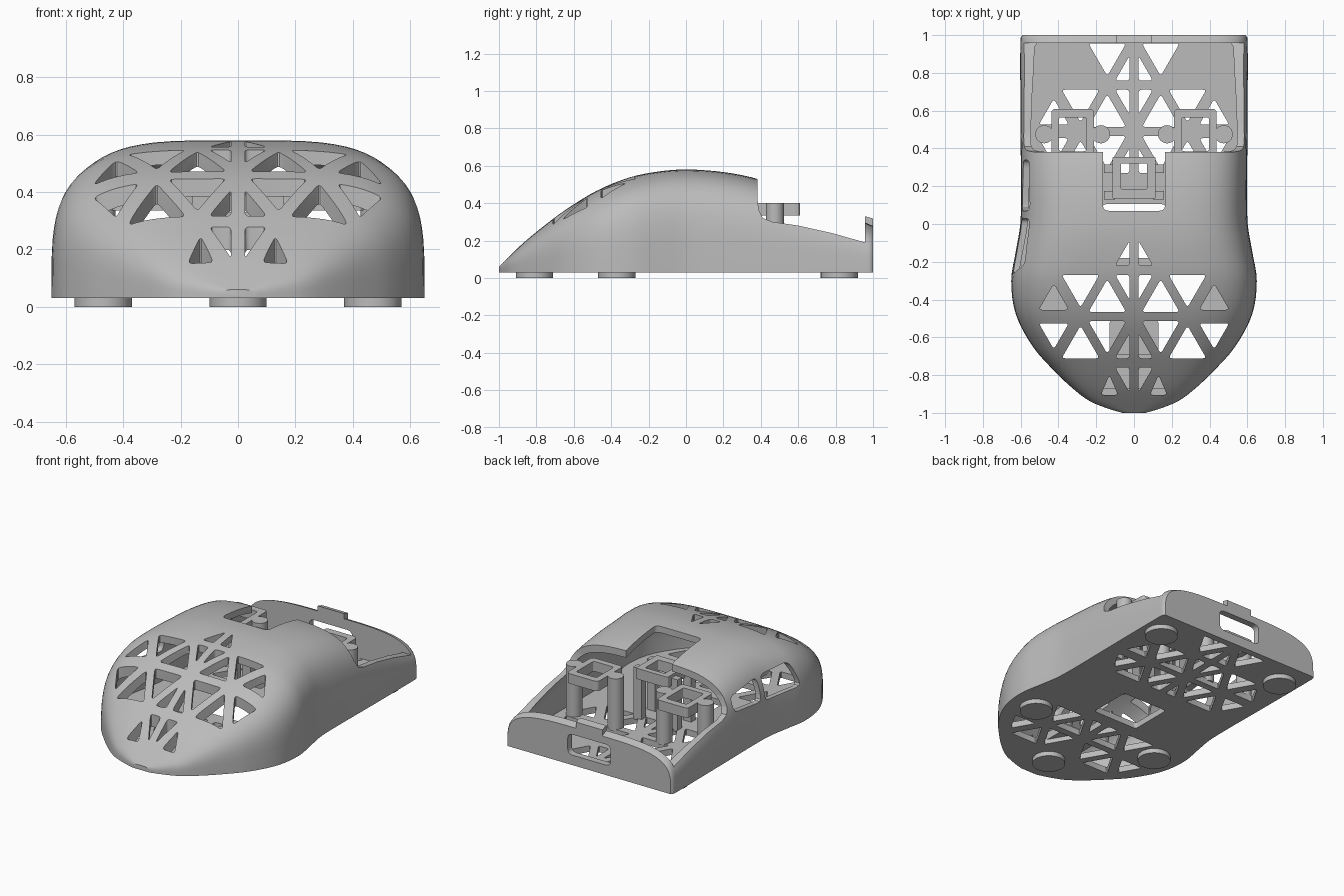
import bpy, bmesh, math
from mathutils import Vector

if "Cube" in bpy.data.objects:
    bpy.data.objects.remove(bpy.data.objects["Cube"], do_unlink=True)

grey = bpy.data.materials.new("plain_grey")
grey.use_nodes = True
grey.diffuse_color = (0.5, 0.5, 0.5, 1)
grey.node_tree.nodes["Principled BSDF"].inputs["Base Color"].default_value = (0.5, 0.5, 0.5, 1)


def finish(name, bm):
    bmesh.ops.recalc_face_normals(bm, faces=bm.faces)
    mesh = bpy.data.meshes.new(name)
    bm.to_mesh(mesh)
    bm.free()
    mesh.materials.append(grey)
    ob = bpy.data.objects.new(name, mesh)
    bpy.context.collection.objects.link(ob)
    return ob


def activate(ob):
    bpy.ops.object.select_all(action='DESELECT')
    ob.select_set(True)
    bpy.context.view_layer.objects.active = ob


def cut(ob, cutter):
    cutter.hide_render = True
    mod = ob.modifiers.new("cut", 'BOOLEAN')
    mod.operation, mod.solver, mod.object = 'DIFFERENCE', 'EXACT', cutter
    activate(ob)
    bpy.ops.object.modifier_apply(modifier=mod.name)
    bpy.data.objects.remove(cutter, do_unlink=True)


def smooth(ob):
    activate(ob)
    bpy.ops.object.shade_smooth_by_angle(angle=math.radians(35))


def inset(poly, d):
    """Shrink a convex counter-clockwise polygon by d on every side."""
    out = []
    for i, p in enumerate(poly):
        a = (p - poly[i - 1]).normalized()
        b = (poly[(i + 1) % len(poly)] - p).normalized()
        na, nb = Vector((-a.y, a.x)), Vector((-b.y, b.x))
        out.append(p + (na + nb) * d / (1 + na.dot(nb)))
    return out


def rounded(poly, r):
    """Replace each corner with a short curve."""
    out = []
    for i, p in enumerate(poly):
        a = p + (poly[i - 1] - p).normalized() * r
        b = p + (poly[(i + 1) % len(poly)] - p).normalized() * r
        for t in (0, 0.33, 0.67, 1):
            out.append(a * (1 - t) ** 2 + p * 2 * t * (1 - t) + b * t * t)
    return out


def prisms(name, polys, lo, hi, axis='z', r=0.0):
    """One object made of flat outlines extruded along an axis."""
    place = {'x': lambda p, h: (h, p.x, p.y), 'y': lambda p, h: (p.x, h, p.y),
             'z': lambda p, h: (p.x, p.y, h)}[axis]
    bm = bmesh.new()
    for poly in polys:
        pts = [Vector(p) for p in poly]
        pts = rounded(pts, r) if r else pts
        low = [bm.verts.new(place(p, lo)) for p in pts]
        top = [bm.verts.new(place(p, hi)) for p in pts]
        bm.faces.new(low)
        bm.faces.new(top)
        for i in range(len(pts)):
            bm.faces.new((low[i - 1], low[i], top[i], top[i - 1]))
    return finish(name, bm)


def rect(x0, x1, y0, y1):
    return [(x0, y0), (x1, y0), (x1, y1), (x0, y1)]


def cylinder(name, x, y, r, z0, z1):
    ring = [(x + r * math.cos(math.tau * i / 32), y + r * math.sin(math.tau * i / 32)) for i in range(32)]
    ob = prisms(name, [ring], z0, z1)
    smooth(ob)
    return ob


# Body stations: y, half width, roof height
STATIONS = [Vector(s) for s in (
    (-1, 0.06, 0.06), (-0.98, 0.13, 0.08), (-0.94, 0.23, 0.12), (-0.87, 0.325, 0.187),
    (-0.77, 0.43, 0.27), (-0.65, 0.535, 0.36), (-0.48, 0.625, 0.465), (-0.3, 0.65, 0.538),
    (-0.14, 0.625, 0.57), (0, 0.602, 0.58), (0.2, 0.598, 0.567), (0.4, 0.6, 0.525),
    (0.7, 0.602, 0.41), (0.95, 0.602, 0.3), (0.985, 0.6, 0.285), (1, 0.59, 0.278))]


def stations(steps=4):
    s = STATIONS
    for i in range(len(s) - 1):
        a, b, c, d = s[max(i - 1, 0)], s[i], s[i + 1], s[min(i + 2, len(s) - 1)]
        mb = (c - a) / max(c.x - a.x, 1e-6) * (c.x - b.x)
        mc = (d - b) / max(d.x - b.x, 1e-6) * (c.x - b.x)
        for k in range(steps):
            t = k / steps
            yield (b * (2 * t**3 - 3 * t**2 + 1) + mb * (t**3 - 2 * t**2 + t)
                   + c * (3 * t**2 - 2 * t**3) + mc * (t**3 - t**2))
    yield s[-1]


def loft(name, base, side, roof, scale, shift, n=40):
    bm = bmesh.new()
    rows = []
    for y, w, h in stations():
        w, h = max(w - side, 0.02), max(h - roof, base + 0.015)
        row = []
        for i in range(n + 1):
            c, s = math.cos(math.pi * i / n), math.sin(math.pi * i / n)
            row.append(bm.verts.new((math.copysign(abs(c) ** 0.5, c) * w, y * scale + shift,
                                     base + (h - base) * max(s, 0) ** 0.5)))
        rows.append(row)
    for a, b in zip(rows, rows[1:]):
        for i in range(n + 1):
            bm.faces.new((a[i - 1], a[i], b[i], b[i - 1]))
    bm.faces.new(rows[0])
    bm.faces.new(rows[-1])
    return finish(name, bm)


# Triangular lattice: side A, row height R
A, R = 0.283, 0.245


def lattice(cy, wanted, d=0.024):
    """Holes around a hub row at cy; each is (apex x in half sides, apex row, direction)."""
    polys = []
    for col, row, up in wanted:
        ax, ay, by = col * A / 2, cy + row * R, cy + (row - up) * R
        tri = [(ax, ay), (ax - up * A / 2, by), (ax + up * A / 2, by)]
        if col == 0:        # split by the centre rib
            tri = [(0, ay), (0, by), (A / 2, by)] if up > 0 else [(0, ay), (A / 2, by), (0, by)]
        tri = inset([Vector(p) for p in tri], d + (0.012 if col == 3 else 0))
        polys += [tri, [Vector((-p.x, p.y)) for p in reversed(tri)]]
    return polys


UPPER = [(2, 0, -1), (1, 1, 1), (0, 0, -1)]
LOWER = [(3, -1, -1), (2, 0, 1), (1, -1, -1)]
ROOF = UPPER + LOWER + [(3, 1, 1), (0, 0, 1), (0, 2, 1), (0, -2, -1)]
FRONT_FLOOR = UPPER + LOWER + [(3, 1, 1), (0, 0, 1), (1, 1, -1), (0, 2, 1)]

# Shell, hollowed out
shell = loft("shell", 0.03, 0, 0, 1, 0)
cut(shell, loft("cavity", 0.07, 0.035, 0.042, 0.95, 0.007))

# Open button area and wheel notch
open_side = [(0.382, 0.8), (0.382, 0.42), (0.39, 0.36), (0.41, 0.32), (0.46, 0.3),
             (0.6, 0.28), (0.78, 0.24), (0.957, 0.19), (0.957, 0.8)]
cut(shell, prisms("open_area", [open_side], -0.8, 0.8, 'x'))
cut(shell, prisms("wheel_notch", [rect(-0.165, 0.165, 0.07, 0.45)], 0.45, 0.7, r=0.03))

# Lattice holes in the roof and floor
tail = [(0.085, -0.905), (0.175, -0.905), (0.13, -0.8)]
tail_pair = [tail, [(-x, y) for x, y in reversed(tail)]]
cut(shell, prisms("roof_holes", lattice(-2 * R, ROOF) + tail_pair, 0.095, 0.7, r=0.018))
cut(shell, prisms("floor_holes", lattice(-2 * R, UPPER + LOWER) + lattice(2 * R, FRONT_FLOOR)
                  + [rect(-0.165, 0.165, -0.18, 0.105)], -0.05, 0.085, r=0.018))

# Thumb openings and cable window
thumb = [[(0.07, 0.28), (0.34, 0.31), (0.34, 0.4), (0.07, 0.43)],
         [(-0.27, 0.27), (0.03, 0.27), (0.03, 0.43), (-0.22, 0.43)]]
cut(shell, prisms("thumb_holes", thumb, -0.8, -0.42, 'x', r=0.035))
cut(shell, prisms("cable_window", [rect(-0.155, 0.155, 0.095, 0.23)], 0.9, 1.1, 'y', r=0.035))
smooth(shell)

# Catch tab on the back wall
prisms("catch_tab", [[(0.957, 0.25), (1, 0.25), (1, 0.318), (0.957, 0.33)]], -0.095, 0.095, 'x')

# Switch mounts: square frame on two posts
for side, s in (("left", 1), ("right", -1)):
    cx = 0.325 * s
    frame = prisms(side + "_switch_frame", [rect(cx - 0.113, cx + 0.113, 0.345, 0.61)], 0.335, 0.4, r=0.025)
    cut(frame, prisms("frame_hole", [rect(cx - 0.073, cx + 0.073, 0.385, 0.565)], 0.2, 0.5, r=0.015))
    for label, px in (("outer", 0.475), ("inner", 0.175)):
        cylinder(f"{side}_{label}_post", px * s, 0.475, 0.048, 0.06, 0.4)

# Wheel encoder mount
mount = prisms("wheel_mount", [rect(-0.115, 0.115, 0.135, 0.355)], 0.35, 0.42, r=0.01)
cut(mount, prisms("mount_hole", [rect(-0.07, 0.07, 0.185, 0.32)], 0.2, 0.6, r=0.01))
for side, s in (("left", 1), ("right", -1)):
    bracket = sorted((0.1 * s, 0.16 * s))
    for label, y in (("front", 0.13), ("back", 0.27)):
        prisms(f"{side}_{label}_bracket", [rect(*bracket, y, y + 0.045)], 0.06, 0.4)

# Low pad on the floor
prisms("floor_pad", [rect(-0.13, 0.13, -0.69, -0.51)], 0.06, 0.11, r=0.02)

# Round feet
for i, (x, y) in enumerate(((0.47, 0.82), (-0.47, 0.82), (0.47, -0.37), (-0.47, -0.37), (0, -0.81))):
    cylinder(f"foot_{i + 1}", x, y, 0.1, 0, 0.032)
